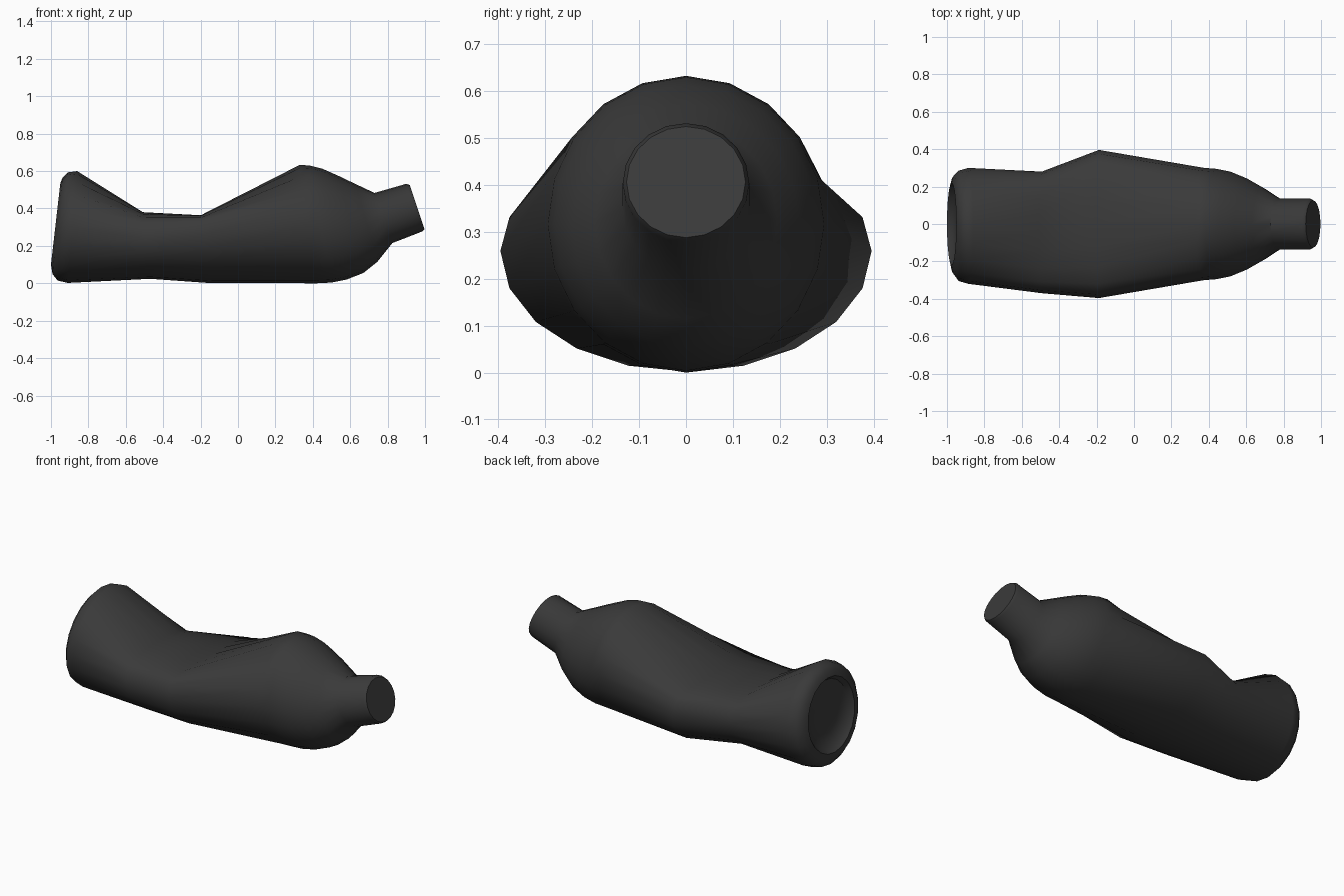
import bpy, bmesh, math

cube = bpy.data.objects.get("Cube")
if cube:
    bpy.data.objects.remove(cube, do_unlink=True)

SIDES = 20

mat = bpy.data.materials.new("charcoal plastic")
mat.use_nodes = True
colour = (0.042, 0.042, 0.042, 1)
mat.diffuse_color = colour
mat.node_tree.nodes["Principled BSDF"].inputs["Base Color"].default_value = colour


def section(bm, top, bottom, half_width, y=0, mid=0.5, flat=1.0, dent=0):
    """Ring between a top and a bottom point (x, z); flat < 1 squashes its upper half."""
    ring = []
    for i in range(SIDES):
        a = 2 * math.pi * i / SIDES
        c = math.cos(a)
        if c > 0:
            t = mid + (1 - mid) * c ** flat - dent * c ** 4
        else:
            t = mid + mid * c
        x = bottom[0] + (top[0] - bottom[0]) * t
        z = bottom[1] + (top[1] - bottom[1]) * t
        ring.append(bm.verts.new((x, y + half_width * math.sin(a), z)))
    return ring


# Sections from the dished base, along the crushed body, to the neck
SECTIONS = [
    dict(top=(-0.935, 0.42), bottom=(-0.945, 0.20), half_width=0.11),
    dict(top=(-0.93, 0.515), bottom=(-0.97, 0.12), half_width=0.195),
    dict(top=(-0.95, 0.535), bottom=(-1.0, 0.10), half_width=0.22),
    dict(top=(-0.938, 0.565), bottom=(-0.992, 0.05), half_width=0.262, y=-0.005),
    dict(top=(-0.91, 0.593), bottom=(-0.965, 0.015), half_width=0.295, y=-0.01),
    dict(top=(-0.86, 0.60), bottom=(-0.91, 0.002), half_width=0.31, y=-0.01),
    dict(top=(-0.51, 0.395), bottom=(-0.47, 0.024), half_width=0.325, y=-0.045,
         mid=0.58, flat=0.6, dent=0.04),
    dict(top=(-0.20, 0.375), bottom=(-0.16, 0.002), half_width=0.396,
         mid=0.69, flat=0.4, dent=0.03),
    dict(top=(0.33, 0.633), bottom=(0.42, 0.0), half_width=0.30),
    dict(top=(0.38, 0.63), bottom=(0.50, 0.004), half_width=0.295),
    dict(top=(0.45, 0.613), bottom=(0.58, 0.02), half_width=0.28),
    dict(top=(0.54, 0.573), bottom=(0.67, 0.055), half_width=0.243),
    dict(top=(0.63, 0.53), bottom=(0.745, 0.115), half_width=0.195),
    dict(top=(0.73, 0.483), bottom=(0.825, 0.215), half_width=0.135),
    dict(top=(0.90, 0.532), bottom=(0.985, 0.277), half_width=0.135),
    dict(top=(0.918, 0.525), bottom=(0.997, 0.288), half_width=0.127),
]

bm = bmesh.new()
rings = [section(bm, **s) for s in SECTIONS]
for a, b in zip(rings, rings[1:]):
    for i in range(SIDES):
        j = (i + 1) % SIDES
        bm.faces.new((a[i], a[j], b[j], b[i]))
bm.faces.new(rings[0])
bm.faces.new(rings[-1])
bmesh.ops.recalc_face_normals(bm, faces=bm.faces)

mesh = bpy.data.meshes.new("crushed_bottle")
bm.to_mesh(mesh)
bm.free()
mesh.materials.append(mat)
bottle = bpy.data.objects.new("crushed_bottle", mesh)
bpy.context.collection.objects.link(bottle)

# Smooth body with crisp neck and base edges
bpy.ops.object.select_all(action='DESELECT')
bottle.select_set(True)
bpy.context.view_layer.objects.active = bottle
bpy.ops.object.shade_smooth_by_angle(angle=math.radians(40))
